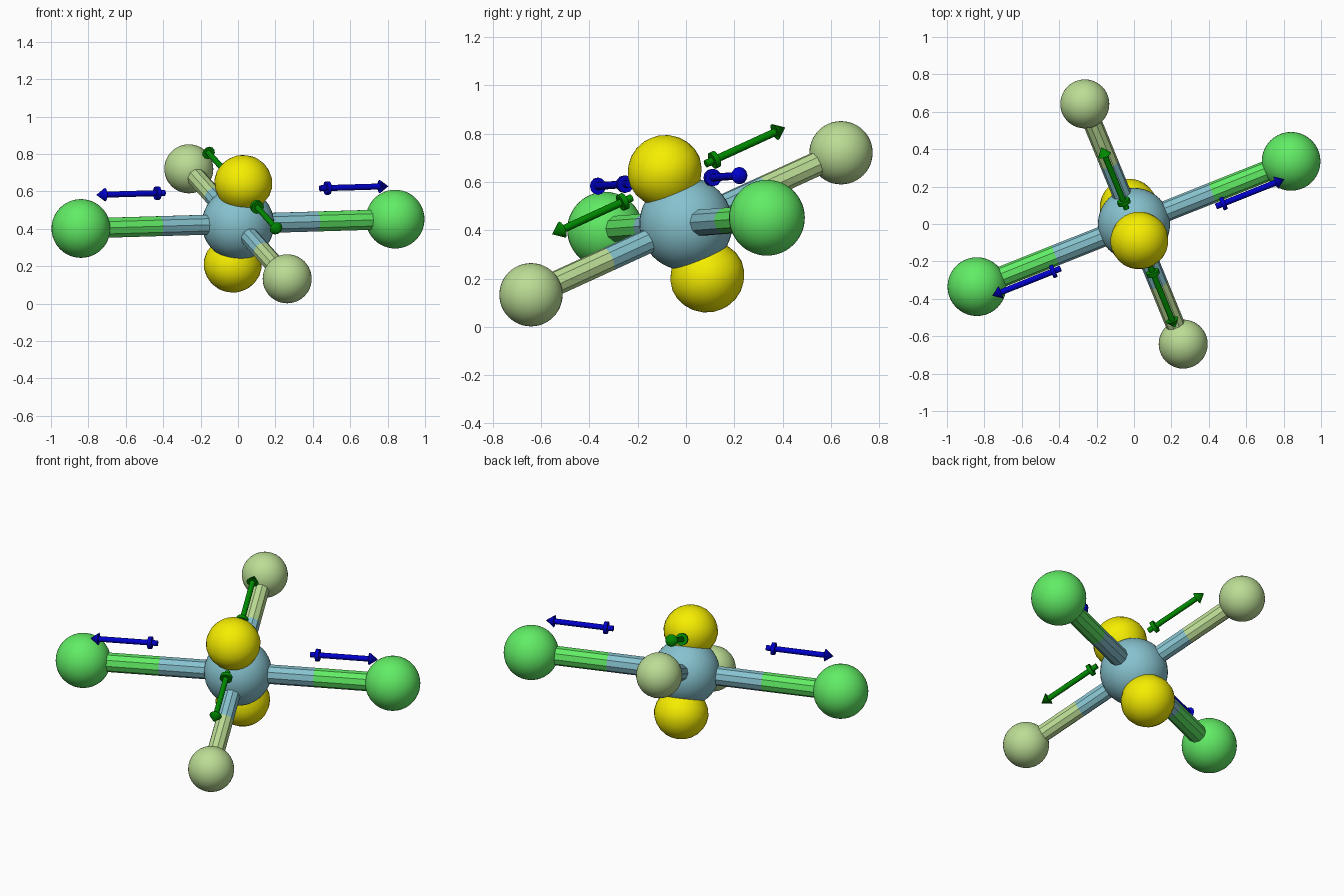
import bpy, bmesh, math
from mathutils import Vector

if "Cube" in bpy.data.objects:
    bpy.data.objects.remove(bpy.data.objects["Cube"])

C = Vector((0, 0, 0.427))                            # centre of the molecule
A = Vector((0.84, 0.335, 0.025))                     # long bond
B = Vector((-0.263, 0.642, 0.294))                   # short bond
N = A.cross(B).normalized()                          # lone-pair axis


def material(name, rgb):
    m = bpy.data.materials.new(name)
    m.diffuse_color = (*rgb, 1)
    m.use_nodes = True
    m.node_tree.nodes["Principled BSDF"].inputs["Base Color"].default_value = m.diffuse_color
    return m


TEAL = material("teal", (0.24, 0.54, 0.62))
GREEN = material("bright_green", (0.12, 0.84, 0.13))
LIME = material("pale_lime", (0.50, 0.72, 0.30))
YELLOW = material("yellow", (0.92, 0.85, 0.0))
BLUE = material("dark_blue", (0.0, 0.0, 0.6))
DKGREEN = material("dark_green", (0.0, 0.25, 0.0))


def ball(name, pos, r, mat):
    bpy.ops.mesh.primitive_uv_sphere_add(segments=40, ring_count=24, radius=r, location=pos)
    o = bpy.context.object
    o.name = name
    o.data.materials.append(mat)
    bpy.ops.object.shade_smooth()


def lathe(name, profile, pos, axis, mat, sides, angle):
    """Revolve (radius, height) points around the given axis."""
    bm = bmesh.new()
    vs = [bm.verts.new((r, 0, h)) for r, h in profile]
    es = [bm.edges.new(p) for p in zip(vs, vs[1:])]
    bmesh.ops.spin(bm, geom=vs + es, cent=(0, 0, 0), axis=(0, 0, 1),
                   angle=2 * math.pi, steps=sides, use_duplicate=False)
    bmesh.ops.remove_doubles(bm, verts=bm.verts, dist=1e-5)
    bmesh.ops.recalc_face_normals(bm, faces=bm.faces)
    me = bpy.data.meshes.new(name)
    bm.to_mesh(me)
    bm.free()
    o = bpy.data.objects.new(name, me)
    bpy.context.collection.objects.link(o)
    o.location = pos
    o.rotation_euler = axis.to_track_quat('Z', 'Y').to_euler()
    me.materials.append(mat)
    bpy.ops.object.select_all(action='DESELECT')
    o.select_set(True)
    bpy.context.view_layer.objects.active = o
    bpy.ops.object.shade_smooth_by_angle(angle=math.radians(angle))


def rod(name, a, b, r, mat):
    h = (b - a).length
    lathe(name, [(0, 0), (r, 0), (r, h), (0, h)], a, b - a, mat, 10, 20)


# central atom
ball("central_atom", C, 0.193, TEAL)

# outer atoms, two-tone bonds and dipole arrows
for label, vec, r, rb, mat, arrow_mat, start, length in (
        ("long", A, 0.157, 0.056, GREEN, BLUE, 0.447, 0.394),
        ("short", B, 0.131, 0.051, LIME, DKGREEN, 0.18, 0.387)):
    for side in (1, -1):
        v = vec * side
        d = v.normalized()
        ball(label + "_outer_atom", C + v, r, mat)
        rod(label + "_bond_inner", C, C + v / 2, rb, TEAL)
        rod(label + "_bond_outer", C + v / 2, C + v, rb, mat)
        L = length
        shape = [(0, 0), (0.016, 0), (0.016, 0.032), (0.036, 0.032), (0.036, 0.054),
                 (0.016, 0.054), (0.016, L - 0.05), (0.036, L - 0.05), (0, L)]
        lathe(label + "_dipole_arrow", shape, C + N * 0.193 + d * start, d, arrow_mat, 12, 40)

# lone-pair lobes
lobe = [(0, 0), (0.055, 0.06), (0.095, 0.11), (0.125, 0.15), (0.147, 0.19), (0.156, 0.235),
        (0.150, 0.275), (0.133, 0.312), (0.108, 0.343), (0.075, 0.367), (0.038, 0.381), (0, 0.386)]
for side in (1, -1):
    lathe("lone_pair_lobe", lobe, C, N * side, YELLOW, 28, 50)
